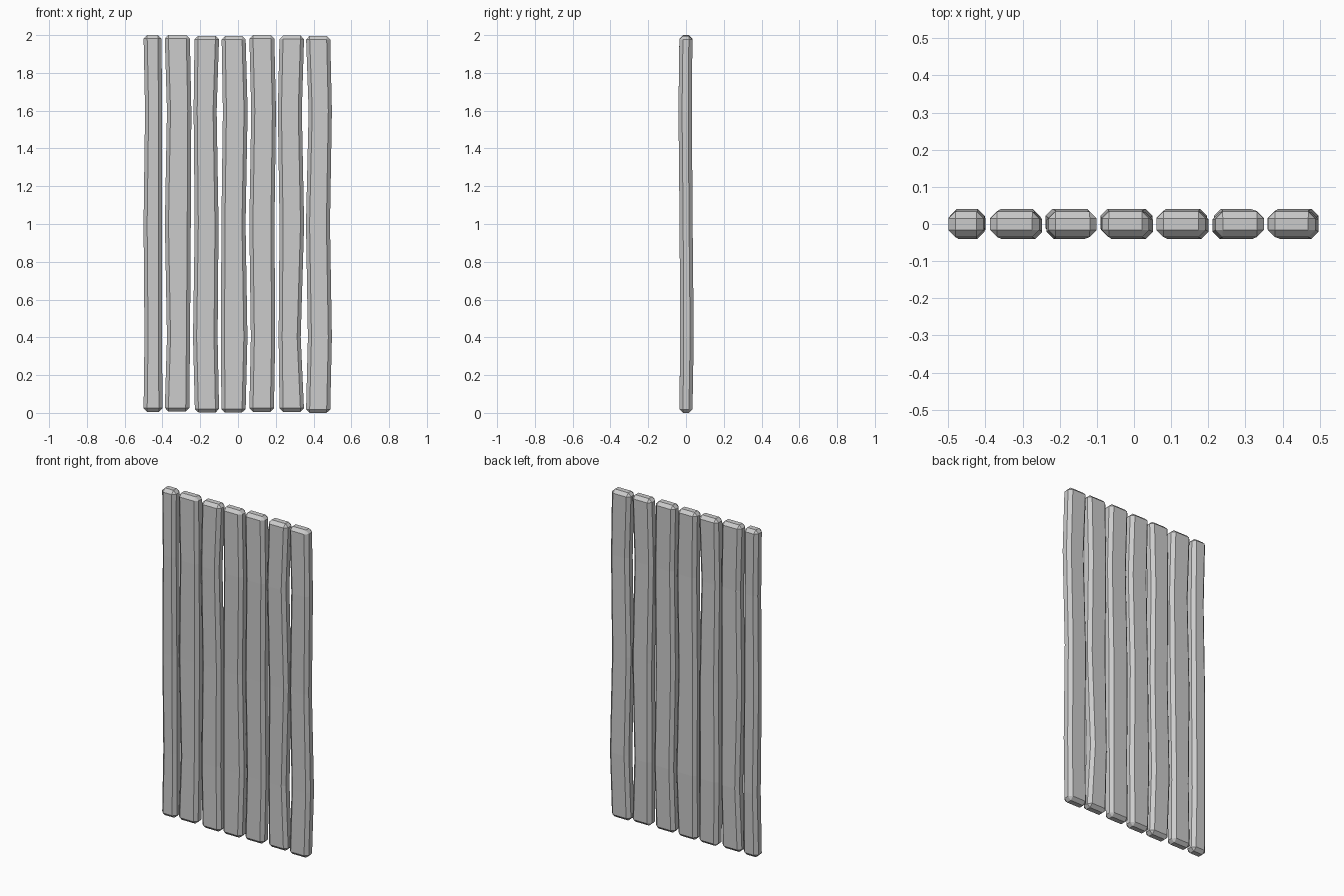
import bpy, bmesh

# Per plank: bottom, top, then (left, right) at heights bottom, 0.4, 1.0, 1.6, top
PLANKS = [
    (0.006, 2.0, [(-.50, -.40), (-.495, -.402), (-.50, -.402), (-.492, -.402), (-.50, -.405)]),
    (0.008, 2.0, [(-.388, -.258), (-.376, -.254), (-.387, -.25), (-.376, -.247), (-.388, -.255)]),
    (0.002, 1.996, [(-.228, -.10), (-.238, -.108), (-.229, -.103), (-.235, -.113), (-.23, -.10)]),
    (0.002, 1.996, [(-.088, .04), (-.09, .05), (-.088, .04), (-.08, .051), (-.087, .04)]),
    (0.006, 2.0, [(.06, .19), (.068, .197), (.06, .193), (.07, .201), (.06, .192)]),
    (0.006, 1.998, [(.22, .35), (.215, .332), (.22, .35), (.211, .338), (.22, .35)]),
    (0.0, 1.996, [(.36, .488), (.37, .497), (.36, .487), (.374, .497), (.36, .488)]),
]
# Front and back depth at each height: slight bow
DEPTH = [(-.035, .034), (-.031, .041), (-.034, .035), (-.040, .031), (-.035, .034)]


def make_plank(i, bottom, top, sides):
    bm = bmesh.new()
    rings = []
    for z, (l, r), (f, b) in zip((bottom, .4, 1.0, 1.6, top), sides, DEPTH):
        rings.append([bm.verts.new(p) for p in ((l, f, z), (r, f, z), (r, b, z), (l, b, z))])
    for a, b in zip(rings, rings[1:]):
        for k in range(4):
            n = (k + 1) % 4
            bm.faces.new((a[k], a[n], b[n], b[k]))
    bm.faces.new(rings[0][::-1])
    bm.faces.new(rings[-1])
    me = bpy.data.meshes.new(f"plank_{i}")
    bm.to_mesh(me)
    bm.free()
    ob = bpy.data.objects.new(f"plank_{i}", me)
    bpy.context.collection.objects.link(ob)
    # Single flat chamfer around all sharp edges
    bev = ob.modifiers.new("chamfer", 'BEVEL')
    bev.width = 0.019
    bev.segments = 1
    bev.limit_method = 'ANGLE'
    bev.angle_limit = 1.0


for i, data in enumerate(PLANKS, 1):
    make_plank(i, *data)
